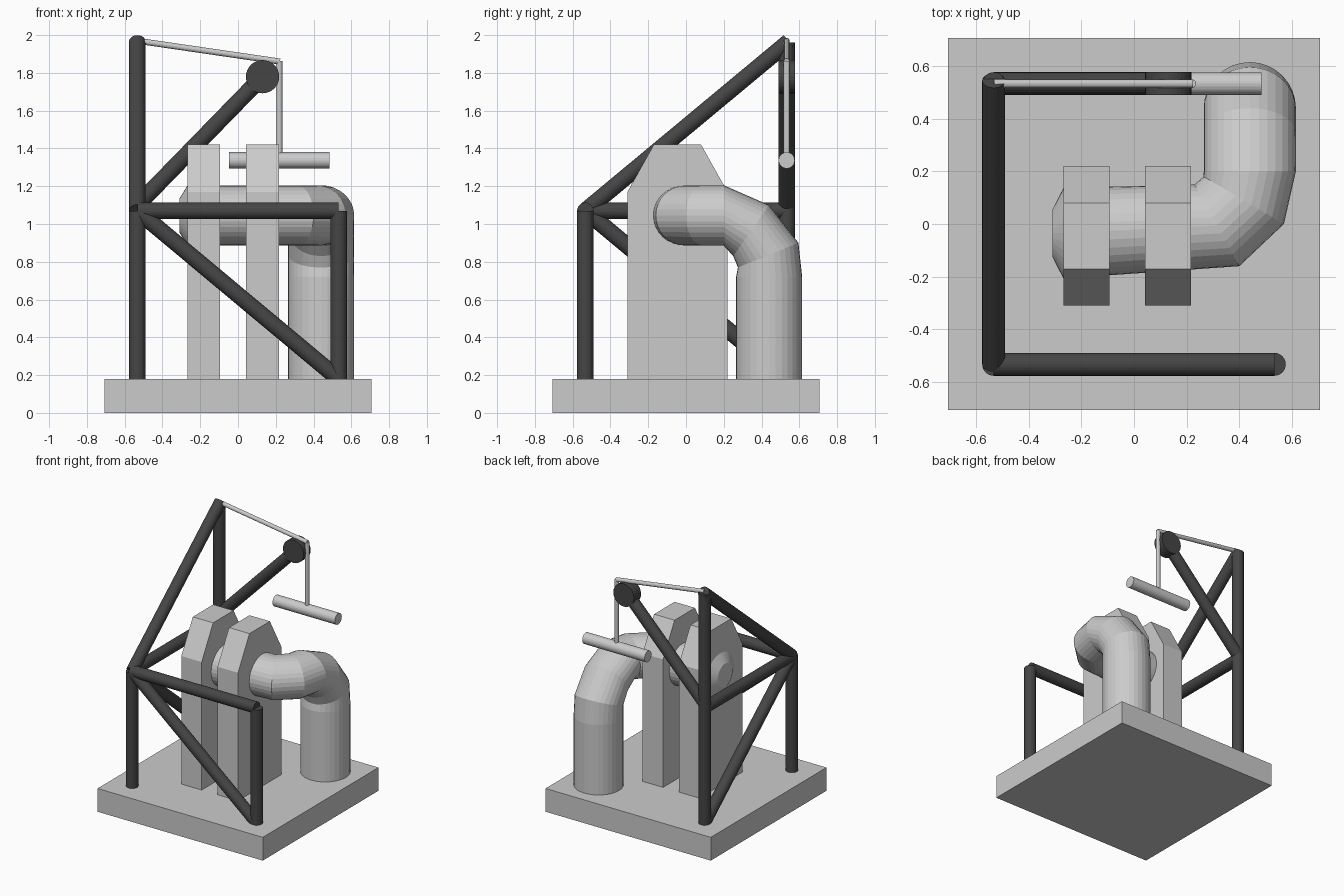
import bpy, math
from mathutils import Vector

if "Cube" in bpy.data.objects:
    bpy.data.objects.remove(bpy.data.objects["Cube"])

dark = bpy.data.materials.new("dark_steel")
dark.diffuse_color = (0.06, 0.06, 0.06, 1)
dark.use_nodes = True
dark.node_tree.nodes["Principled BSDF"].inputs["Base Color"].default_value = dark.diffuse_color


def mesh_object(name, verts, faces):
    me = bpy.data.meshes.new(name)
    me.from_pydata(verts, [], faces)
    ob = bpy.data.objects.new(name, me)
    bpy.context.collection.objects.link(ob)
    return ob


def rod(name, a, b, r, mat=None, sides=24):
    a, b = Vector(a), Vector(b)
    d = b - a
    bpy.ops.mesh.primitive_cylinder_add(vertices=sides, radius=r, depth=d.length, location=(a + b) / 2)
    ob = bpy.context.object
    ob.name = name
    ob.rotation_euler = d.to_track_quat('Z', 'Y').to_euler()
    if mat:
        ob.data.materials.append(mat)
    return ob


# Base slab
bpy.ops.mesh.primitive_cube_add(size=1, location=(0, 0, 0.09))
base = bpy.context.object
base.name = "base_slab"
base.scale = (1.414, 1.414, 0.18)

# Two upright plates with chamfered tops
profile = [(-0.31, 0.17), (0.22, 0.17), (0.22, 1.17), (0.08, 1.42), (-0.17, 1.42), (-0.31, 1.17)]
n = len(profile)
for name, x0, x1 in (("left_plate", -0.268, -0.094), ("right_plate", 0.042, 0.217)):
    verts = [(x, y, z) for x in (x0, x1) for y, z in profile]
    faces = [tuple(range(n))[::-1], tuple(range(n, 2 * n))]
    faces += [(i, (i + 1) % n, n + (i + 1) % n, n + i) for i in range(n)]
    mesh_object(name, verts, faces)

# Bent pipe: rings of (centre, direction, width radius, height radius)
rings = [
    ((-0.31, -0.035, 1.045), (1, 0, 0), 0.09, 0.09),
    ((-0.268, -0.035, 1.045), (1, 0, 0), 0.172, 0.158),
    ((0.315, -0.005, 1.045), (0.31, 0.17, 0), 0.177, 0.158),
    ((0.417, 0.09, 1.045), (0.18, 0.305, 0), 0.177, 0.16),
    ((0.44, 0.2, 1.045), (0, 1, 0), 0.175, 0.16),
    ((0.44, 0.345, 0.965), (0, 0.27, -0.19), 0.175, 0.165),
    ((0.44, 0.435, 0.835), (0, 0.13, -0.32), 0.175, 0.173),
    ((0.44, 0.44, 0.72), (0, 0, -1), 0.175, 0.175),
    ((0.44, 0.44, 0.17), (0, 0, -1), 0.175, 0.175),
]
S = 32
verts, faces = [], []
for c, t, w, h in rings:
    t = Vector(t).normalized()
    side = Vector((t.y, -t.x, 0)).normalized() if t.z == 0 else Vector((1, 0, 0))
    up = side.cross(t)
    for k in range(S):
        a = math.tau * k / S
        verts.append(Vector(c) + side * w * math.cos(a) + up * h * math.sin(a))
for i in range(len(rings) - 1):
    for k in range(S):
        m = (k + 1) % S
        faces.append((i * S + k, (i + 1) * S + k, (i + 1) * S + m, i * S + m))
faces.append(tuple(range(S)))
faces.append(tuple(range(len(verts) - S, len(verts)))[::-1])
mesh_object("bent_pipe", verts, faces)

# Dark tube frame
P, R, M = 0.533, 0.0435, 1.07
corner = (-P, -P, M)
for name, a, b in (
    ("front_left_post", (-P, -P, 0.17), corner),
    ("front_right_post", (P, -P, 0.17), (P, -P, M)),
    ("back_left_post", (-P, P, 0.17), (-P, P, 1.96)),
    ("front_beam", corner, (P, -P, M)),
    ("left_beam", corner, (-P, P, M)),
    ("front_brace", corner, (P, -P, 0.18)),
    ("left_lower_brace", corner, (-P, P, 0.18)),
    ("left_upper_brace", corner, (-P, 0.545, 1.966)),
    ("crane_arm", (-P, P, 1.1), (0.13, P, 1.78)),
):
    rod(name, a, b, R, dark)

# Pulley, rope and hanging bar
rod("pulley", (0.13, 0.49, 1.78), (0.13, 0.577, 1.78), 0.088, dark, 32)
rod("rope_top", (-P, P, 1.97), (0.222, P, 1.86), 0.016, None, 16)
rod("rope_drop", (0.22, P, 1.862), (0.22, P, 1.34), 0.016, None, 16)
rod("hanging_bar", (-0.048, P, 1.337), (0.485, P, 1.337), 0.043)
